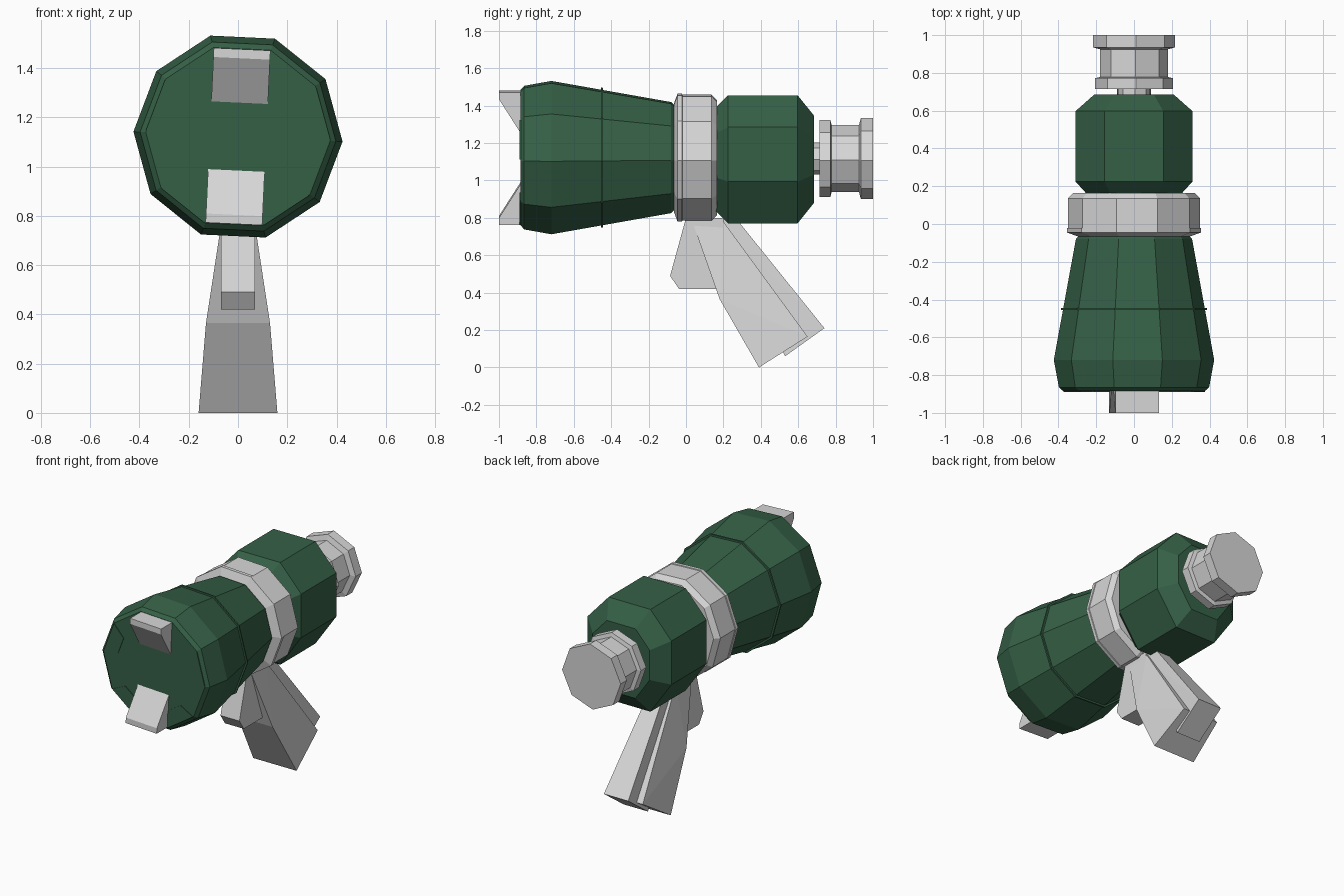
import bpy, bmesh, math
from mathutils import Vector, Matrix

if "Cube" in bpy.data.objects:
    bpy.data.objects.remove(bpy.data.objects["Cube"])

ZC = 1.122                      # height of the barrel axis
TWIST = math.radians(-2.7)      # slight roll shared by the round parts


def material(name, rgb):
    m = bpy.data.materials.new(name)
    m.diffuse_color = (*rgb, 1)
    m.use_nodes = True
    m.node_tree.nodes["Principled BSDF"].inputs["Base Color"].default_value = m.diffuse_color
    return m


GREEN = material("dark green", (0.036, 0.118, 0.062))
GREY = material("light grey", (0.68, 0.68, 0.68))


def finish(bm, name, mat):
    bmesh.ops.recalc_face_normals(bm, faces=bm.faces)
    me = bpy.data.meshes.new(name)
    bm.to_mesh(me)
    bm.free()
    me.materials.append(mat)
    ob = bpy.data.objects.new(name, me)
    bpy.context.collection.objects.link(ob)
    return ob


def ngon(n):
    return [(math.cos(TWIST + 2 * math.pi * i / n), math.sin(TWIST + 2 * math.pi * i / n))
            for i in range(n)]


def loft(name, mat, section, profile, zc=ZC):
    """Sweep a section along y; profile holds (y, scale) pairs."""
    bm = bmesh.new()
    rings = [[bm.verts.new((x * s, y, zc + z * s)) for x, z in section] for y, s in profile]
    n = len(section)
    for a, b in zip(rings, rings[1:]):
        for i in range(n):
            j = (i + 1) % n
            bm.faces.new((a[i], a[j], b[j], b[i]))
    bm.faces.new(rings[0])
    bm.faces.new(rings[-1])
    return finish(bm, name, mat)


def hull(name, mat, points, roll=0.0):
    """Convex solid from points, optionally rolled about the barrel axis."""
    bm = bmesh.new()
    for p in points:
        bm.verts.new(p)
    res = bmesh.ops.convex_hull(bm, input=bm.verts)
    junk = [g for g in res["geom_interior"] if isinstance(g, bmesh.types.BMVert)]
    if junk:
        bmesh.ops.delete(bm, geom=junk, context='VERTS')
    bmesh.ops.dissolve_limit(bm, angle_limit=0.01, verts=bm.verts, edges=bm.edges)
    if roll:
        bmesh.ops.rotate(bm, verts=bm.verts, cent=(0, 0, ZC),
                         matrix=Matrix.Rotation(roll, 3, 'Y'))
    return finish(bm, name, mat)


def mirrored(rows):
    """(y, z, half width) rows to points on both sides of x = 0."""
    return [(s * w, y, z) for y, z, w in rows for s in (-1, 1)]


# Front barrel with a thin rib
ten, eight = ngon(10), ngon(8)
loft("front_barrel", GREEN, ten,
     [(-0.885, 0.375), (-0.865, 0.398), (-0.72, 0.425), (-0.08, 0.308), (-0.05, 0.28)])
loft("barrel_rib", GREEN, ten, [(-0.455, 0.388), (-0.445, 0.387)])

# Green clips on the rim of the front face
for k, facet in enumerate((15.3, 159.3, 231.3, 303.3)):
    pts = []
    for da, r in ((-17, 0.375), (17, 0.375), (-13, 0.27), (13, 0.27)):
        a = math.radians(facet + da)
        pts += [(r * math.cos(a), y, ZC + r * math.sin(a)) for y in (-0.889, -0.84)]
    hull(f"rim_clip_{k + 1}", GREEN, pts)

# Wedge prongs at top and bottom of the front face
for name, s in (("top_prong", 1), ("bottom_prong", -1)):
    hull(name, GREY, mirrored([(y, ZC + s * z, 0.115) for y, z in
         ((-1.0, 0.355), (-1.0, 0.318), (-0.88, 0.13), (-0.88, 0.355))]),
         roll=-TWIST)

# Middle ring
loft("middle_ring", GREY, ten,
     [(-0.065, 0.30), (-0.045, 0.355), (-0.022, 0.355), (-0.02, 0.35),
      (0.135, 0.35), (0.165, 0.32)])

# Rear housing
side = [(0.155, 0.342), (0.31, 0.172), (0.31, -0.12), (0.155, -0.342)]
rear = side + [(-x, z) for x, z in reversed(side)]
loft("rear_housing", GREEN, rear,
     [(0.15, 0.78), (0.225, 1.0), (0.597, 1.0), (0.685, 0.68)], zc=1.113)

# Rear knob: shaft, flange, waist, cap
loft("knob_shaft", GREY, eight, [(0.67, 0.085), (0.74, 0.085)], zc=1.117)
loft("rear_knob", GREY, eight,
     [(0.715, 0.207), (0.772, 0.207), (0.778, 0.18), (0.925, 0.18),
      (0.935, 0.217), (1.0, 0.217)], zc=1.117)

# Trigger block and slanted grip
hull("trigger_block", GREY, mirrored(
    [(0.0, 0.80, 0.07), (-0.085, 0.49, 0.07), (-0.038, 0.42, 0.07),
     (0.19, 0.42, 0.07), (0.2, 0.80, 0.07)]))
hull("grip", GREY, mirrored(
    [(0.03, 0.79, 0.065), (0.18, 0.365, 0.13), (0.39, 0.0, 0.16),
     (0.65, 0.165, 0.135), (0.2, 0.78, 0.065)]))
hull("grip_back_strip", GREY, mirrored(
    [(0.15, 0.80, 0.05), (0.53, 0.06, 0.09), (0.74, 0.21, 0.09), (0.265, 0.80, 0.05)]))
